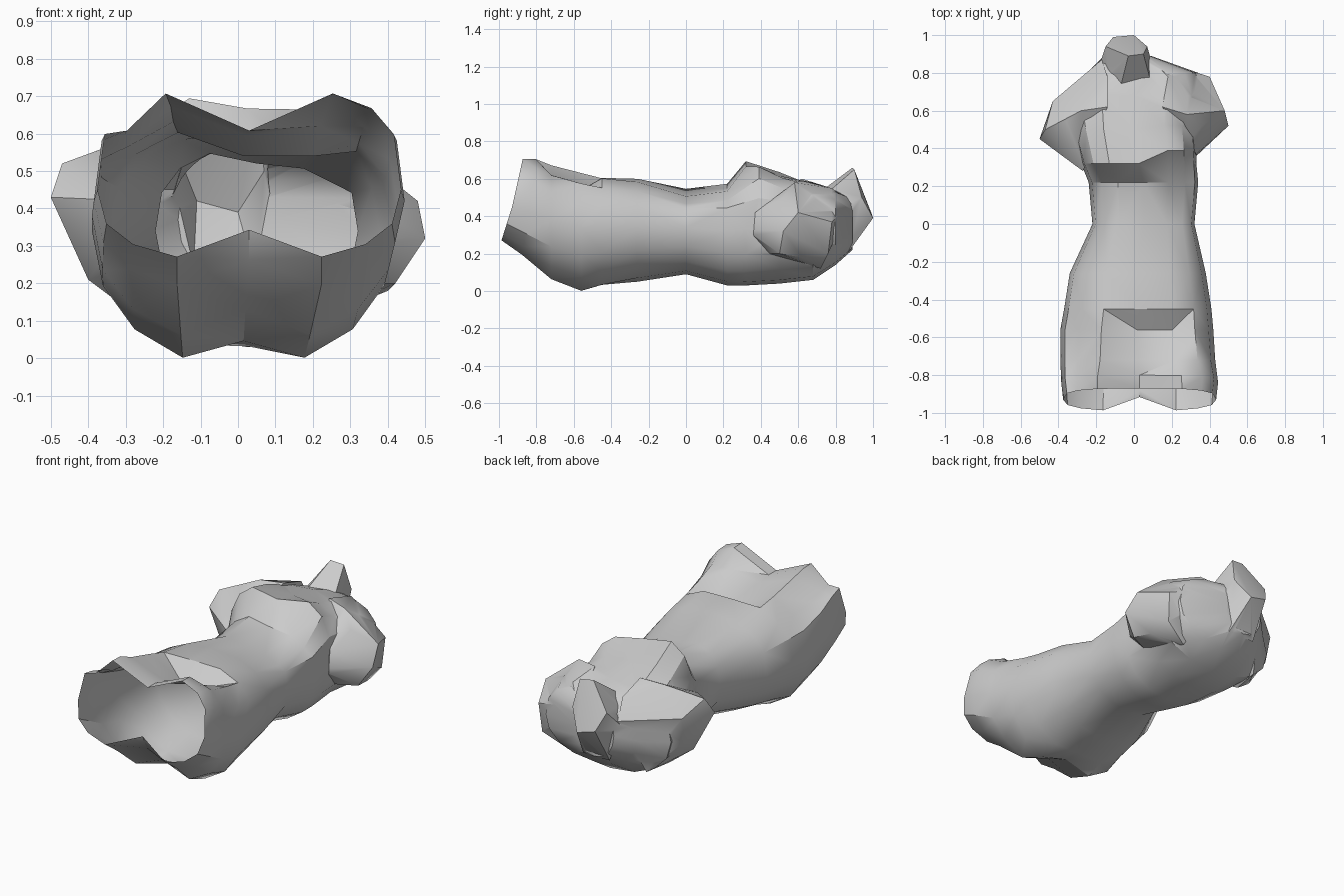
import bpy, bmesh, math
from mathutils import Vector

cube = bpy.data.objects.get("Cube")
if cube:
    bpy.data.objects.remove(cube, do_unlink=True)

# One plain stone colour
stone = bpy.data.materials.new("pale_stone")
stone.use_nodes = True
stone.diffuse_color = (0.6, 0.6, 0.6, 1)
stone.node_tree.nodes["Principled BSDF"].inputs["Base Color"].default_value = (0.6, 0.6, 0.6, 1)

SIDES = 16
RIM_CENTRE = Vector((0.03, -0.93, 0.45))


def finish(bm, name):
    """Turn a bmesh into an object with outward normals."""
    bmesh.ops.recalc_face_normals(bm, faces=bm.faces[:])
    mesh = bpy.data.meshes.new(name)
    bm.to_mesh(mesh)
    bm.free()
    mesh.materials.append(stone)
    obj = bpy.data.objects.new(name, mesh)
    bpy.context.collection.objects.link(obj)
    return obj


def power(v, e):
    return math.copysign(abs(v) ** e, v)


def fade(v, centre, width):
    return max(0.0, 1 - abs(v - centre) / width)


def sculpt(x, y, z, up):
    """Hollows and clefts pressed into the plain body rings."""
    if y < -0.4:
        depth = min(1, (-0.4 - y) / 0.35)
        if up > 0:                                   # gap between the thighs
            z -= 0.12 * depth * fade(x, 0.04, 0.15)
            if up > 0.6 and x < -0.25:               # right thigh slopes outward
                z -= 0.06 * depth
        else:                                        # cleft below
            z += 0.09 * min(1, depth * 1.8) * fade(x, 0.02, 0.13)
            if y < -0.9:                             # notch in the rim
                y += 0.08 * fade(x, 0.04, 0.13)
    if up > 0.8 and 0 < x < 0.33 and -0.8 < y < -0.5:  # broken hollow on left thigh
        z = min(z, 0.52 + 0.5 * max(0, -0.52 - y))
    if up > 0.5 and 0 <= y < 0.3 and x > 0.05:       # belly turns away to the left
        z -= 0.04
    if up > 0.5 and 0.3 < y < 0.6:                   # between the breasts
        z -= 0.05 * fade(x, 0.03, 0.14)
        if x > 0.08:
            z -= 0.03
            y += 0.07 if y < 0.45 else 0.02
    return x, y, z


# Torso: y, left edge, right edge, bottom, top, widest height, fullness
stations = [
    (-0.99, -0.375, 0.435, 0.26, 0.72, 0.45, 0.62),
    (-0.84, -0.385, 0.445, 0.18, 0.72, 0.42, 0.65),
    (-0.72, -0.39, 0.43, 0.04, 0.69, 0.38, 0.75),
    (-0.56, -0.39, 0.42, -0.025, 0.65, 0.34, 0.8),
    (-0.45, -0.37, 0.41, 0.01, 0.62, 0.34, 0.8),
    (-0.26, -0.34, 0.38, 0.05, 0.60, 0.33, 0.8),
    (0.00, -0.22, 0.32, 0.09, 0.56, 0.34, 0.8),
    (0.22, -0.24, 0.34, 0.03, 0.59, 0.32, 0.8),
    (0.32, -0.28, 0.33, 0.03, 0.715, 0.33, 0.7),
    (0.50, -0.33, 0.33, 0.04, 0.655, 0.32, 0.75),
    (0.68, -0.38, 0.40, 0.06, 0.58, 0.31, 0.8),
    (0.80, -0.25, 0.34, 0.14, 0.54, 0.33, 0.8),
    (0.89, -0.16, 0.09, 0.22, 0.50, 0.37, 0.8),
]
bm = bmesh.new()
rings = []
for i, (y, xl, xr, zb, zt, zm, full) in enumerate(stations):
    ring = []
    for k in range(SIDES):
        a = 2 * math.pi * k / SIDES
        e = full if k <= SIDES / 2 else full + 0.15
        c, s = power(math.cos(a), e), power(math.sin(a), e)
        x = (xl + xr) / 2 + (xr - xl) / 2 * c
        z = zm + (zt - zm if s > 0 else zm - zb) * s
        yy = y
        if i == 0:                                   # slanted open rim
            yy += 0.06 * (s + 1)
        elif i == 1:
            yy += 0.04 * s
        ring.append(bm.verts.new(sculpt(x, yy, z, s)))
    rings.append(ring)
for a, b in zip(rings, rings[1:]):
    for k in range(SIDES):
        j = (k + 1) % SIDES
        bm.faces.new((a[k], a[j], b[j], b[k]))
bm.faces.new(rings[-1])
hub = bm.verts.new(RIM_CENTRE)                       # temporary lid over the open end
for k in range(SIDES):
    bm.faces.new((rings[0][(k + 1) % SIDES], rings[0][k], hub))
bmesh.ops.triangulate(bm, faces=bm.faces[:])
torso = finish(bm, "torso")


def add_stump(name, points):
    """Chiselled stump wrapped around corner points, fused into the torso."""
    bm = bmesh.new()
    for p in points:
        bm.verts.new(p)
    bmesh.ops.convex_hull(bm, input=bm.verts[:])
    spare = [v for v in bm.verts if not v.link_faces]
    bmesh.ops.delete(bm, geom=spare, context='VERTS')
    stump = finish(bm, name)
    mod = torso.modifiers.new(name, 'BOOLEAN')
    mod.operation = 'UNION'
    mod.solver = 'EXACT'
    mod.object = stump
    bpy.context.view_layer.objects.active = torso
    bpy.ops.object.modifier_apply(modifier=name)
    bpy.data.objects.remove(stump, do_unlink=True)


# Broken arms and neck
add_stump("left_arm_stump", [
    (0.50, 0.52, 0.32), (0.48, 0.60, 0.42), (0.40, 0.78, 0.37), (0.39, 0.76, 0.20),
    (0.40, 0.62, 0.18), (0.42, 0.50, 0.20), (0.33, 0.36, 0.30), (0.33, 0.37, 0.42),
    (0.36, 0.52, 0.50), (0.28, 0.58, 0.58), (0.18, 0.78, 0.55), (0.15, 0.62, 0.59),
    (0.25, 0.72, 0.12), (0.25, 0.42, 0.20), (0.08, 0.88, 0.47)])
add_stump("right_arm_stump", [
    (-0.50, 0.45, 0.43), (-0.47, 0.50, 0.52), (-0.43, 0.65, 0.45), (-0.40, 0.50, 0.21),
    (-0.36, 0.55, 0.56), (-0.33, 0.33, 0.30), (-0.27, 0.28, 0.42), (-0.28, 0.60, 0.59),
    (-0.17, 0.87, 0.45), (-0.25, 0.72, 0.12), (-0.28, 0.55, 0.12), (-0.42, 0.62, 0.30),
    (-0.24, 0.40, 0.20), (-0.14, 0.62, 0.60), (-0.14, 0.78, 0.55)])
add_stump("neck_stump", [
    (-0.13, 0.79, 0.50), (0.09, 0.75, 0.52), (-0.07, 0.73, 0.54), (-0.03, 0.89, 0.66),
    (0.05, 0.90, 0.65), (-0.11, 0.99, 0.42), (0.00, 1.00, 0.39), (0.07, 0.94, 0.50),
    (-0.15, 0.94, 0.52), (-0.18, 0.85, 0.42), (0.09, 0.87, 0.42), (-0.12, 0.87, 0.21),
    (0.05, 0.87, 0.21)])

# Open the hollow end again
bm = bmesh.new()
bm.from_mesh(torso.data)
lid = [v for v in bm.verts if (v.co - RIM_CENTRE).length < 0.01]
bmesh.ops.delete(bm, geom=lid, context='VERTS')
bm.to_mesh(torso.data)
bm.free()

# Soft facets with crisp breaks
bpy.ops.object.select_all(action='DESELECT')
torso.select_set(True)
bpy.context.view_layer.objects.active = torso
bpy.ops.object.shade_smooth_by_angle(angle=math.radians(32))
